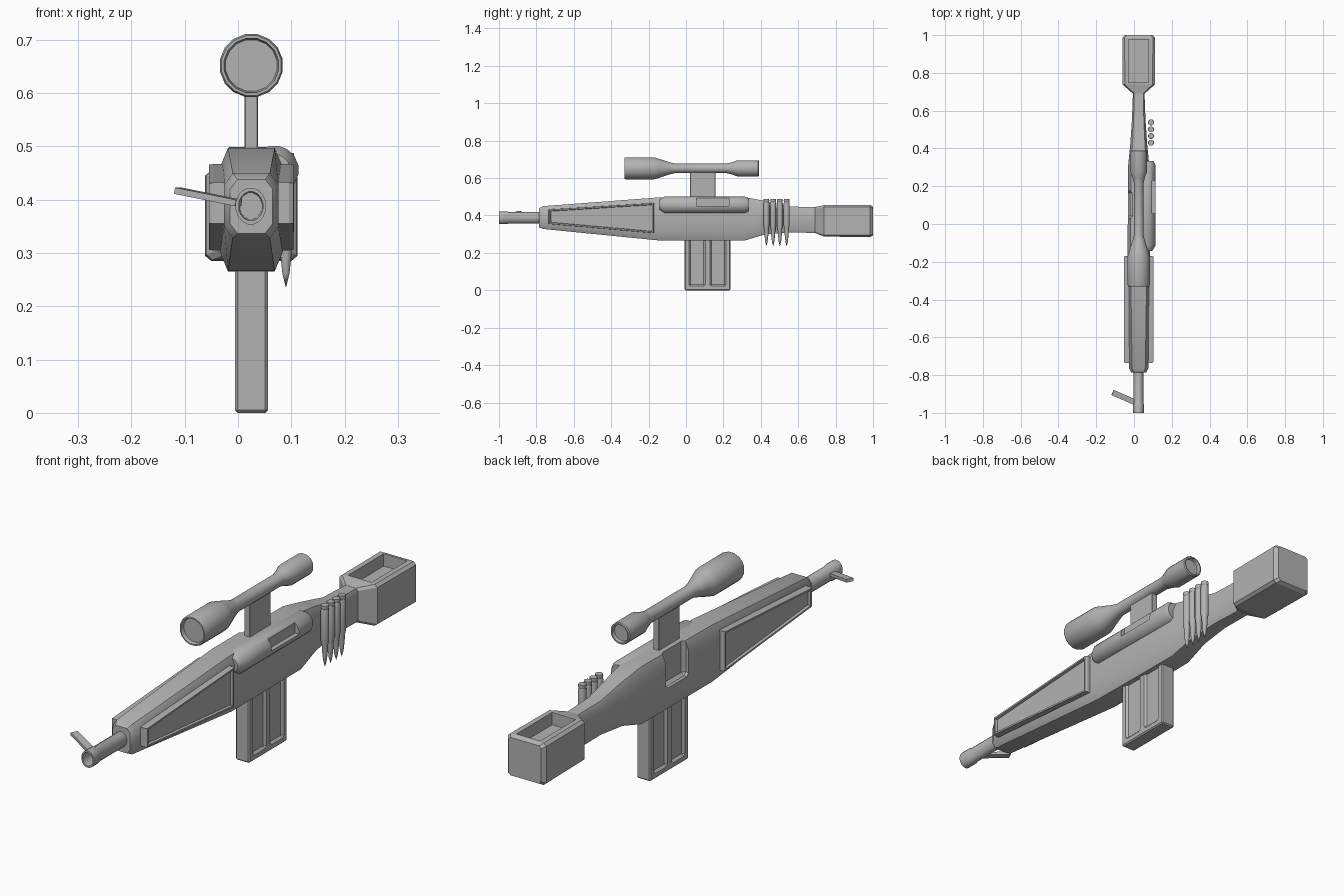
import bpy, bmesh, math
from mathutils import Vector

if "Cube" in bpy.data.objects:
    bpy.data.objects.remove(bpy.data.objects["Cube"])

CX = 0.025  # gun centre line
METAL = bpy.data.materials.new("dark_grey")
METAL.diffuse_color = (0.45, 0.45, 0.45, 1)
METAL.use_nodes = True
METAL.node_tree.nodes["Principled BSDF"].inputs["Base Color"].default_value = METAL.diffuse_color


def finish(name, bm, smooth=False):
    bmesh.ops.remove_doubles(bm, verts=bm.verts, dist=1e-5)
    bmesh.ops.recalc_face_normals(bm, faces=bm.faces)
    me = bpy.data.meshes.new(name)
    bm.to_mesh(me)
    bm.free()
    me.materials.append(METAL)
    ob = bpy.data.objects.new(name, me)
    bpy.context.collection.objects.link(ob)
    if smooth:
        bpy.ops.object.select_all(action='DESELECT')
        ob.select_set(True)
        bpy.context.view_layer.objects.active = ob
        bpy.ops.object.shade_smooth_by_angle(angle=math.radians(35))
    return ob


def skin(bm, rings, caps=True):
    n = len(rings[0])
    vs = [[bm.verts.new(p) for p in r] for r in rings]
    for a, b in zip(vs, vs[1:]):
        for i in range(n):
            j = (i + 1) % n
            bm.faces.new((a[i], a[j], b[j], b[i]))
    if caps:
        bm.faces.new(vs[0])
        bm.faces.new(vs[-1])


def loft(name, sections, smooth=False):
    """Octagonal sections: y, z low, z high, half width, chamfer x, chamfer z."""
    rings = []
    for y, lo, hi, w, cx, cz in sections:
        half = [(w - cx, lo), (w, lo + cz), (w, hi - cz), (w - cx, hi)]
        loop = half + [(-x, z) for x, z in reversed(half)]
        rings.append([(CX + x, y, z) for x, z in loop])
    bm = bmesh.new()
    skin(bm, rings)
    return finish(name, bm, smooth)


def lathe(name, prof, loc, axis='Y', sides=16, zscale=1.0):
    """Revolve (radius, position) pairs about the y or z axis."""
    rings = []
    for r, t in prof:
        ring = []
        for i in range(sides):
            a = 2 * math.pi * (i + 0.5) / sides
            u, v = r * math.cos(a), r * math.sin(a)
            p = Vector((u, t, v * zscale)) if axis == 'Y' else Vector((u, v, t))
            ring.append(p + Vector(loc))
        rings.append(ring)
    bm = bmesh.new()
    skin(bm, rings, caps=False)
    return finish(name, bm, True)


def box(name, lo, hi, bevel=0.0):
    bm = bmesh.new()
    bmesh.ops.create_cube(bm, size=1)
    for v in bm.verts:
        v.co = [(a + b) / 2 + c * (b - a) for a, b, c in zip(lo, hi, v.co)]
    if bevel:
        bmesh.ops.bevel(bm, geom=bm.edges[:], offset=bevel, segments=1, affect='EDGES')
    return finish(name, bm)


def cut(ob, lo, hi, bevel=0.0):
    cutter = box("cutter", lo, hi, bevel)
    cutter.hide_render = True
    m = ob.modifiers.new("cut", 'BOOLEAN')
    m.operation, m.solver, m.object = 'DIFFERENCE', 'EXACT', cutter
    bpy.context.view_layer.objects.active = ob
    bpy.ops.object.modifier_apply(modifier=m.name)
    bpy.data.objects.remove(cutter)


# Receiver, forestock and stock neck, with the port on the left
body = loft("body", [
    (-0.785, 0.337, 0.438, 0.040, 0.014, 0.018),
    (-0.765, 0.328, 0.450, 0.051, 0.016, 0.022),
    (-0.140, 0.266, 0.497, 0.059, 0.015, 0.036),
    (0.310, 0.265, 0.499, 0.056, 0.015, 0.036),
    (0.420, 0.298, 0.478, 0.045, 0.012, 0.025),
    (0.550, 0.310, 0.448, 0.036, 0.009, 0.018),
    (0.710, 0.306, 0.444, 0.030, 0.006, 0.012)], smooth=True)
cut(body, (-0.10, 0.03, 0.36), (-0.008, 0.175, 0.56), 0.012)

# Butt stock with open pocket on top
stock = loft("butt_stock", [
    (0.690, 0.306, 0.445, 0.031, 0.008, 0.010),
    (0.738, 0.287, 0.455, 0.085, 0.012, 0.010),
    (0.985, 0.285, 0.455, 0.087, 0.012, 0.010),
    (1.000, 0.293, 0.447, 0.074, 0.010, 0.010)])
cut(stock, (CX - 0.053, 0.748, 0.405), (CX + 0.053, 0.976, 0.50))

# Barrel with open muzzle
lathe("barrel", [(0, -0.90), (0.021, -0.90), (0.023, -1.0), (0.029, -1.0),
                 (0.029, -0.955), (0.026, -0.948), (0.026, -0.70), (0, -0.70)],
      (0.024, 0, 0.388), zscale=1.2)

# Slanted handle near the muzzle
p0, p1 = Vector((0.001, -0.942, 0.394)), Vector((-0.113, -0.892, 0.417))
d = (p1 - p0).normalized()
side = d.cross(Vector((0, 0, 1))).normalized() * 0.015
up = side.cross(d).normalized() * 0.006
bm = bmesh.new()
skin(bm, [[p + side + up, p - side + up, p - side - up, p + side - up] for p in (p0, p1)])
finish("muzzle_handle", bm)

# Raised side panels with recessed faces
for s, label in ((1, "right"), (-1, "left")):
    outline = [(-0.735, 0.355), (-0.735, 0.432), (-0.17, 0.467), (-0.17, 0.305)]
    bm = bmesh.new()
    mid = (-0.45, 0.39)
    rings = []
    for off, k in ((0.03, 1), (0.071, 1), (0.079, 0.985)):
        rings.append([(CX + s * off, mid[0] + (y - mid[0]) * k, mid[1] + (z - mid[1]) * k)
                      for y, z in outline])
    skin(bm, rings)
    bmesh.ops.recalc_face_normals(bm, faces=bm.faces)
    face = max(bm.faces, key=lambda f: s * f.calc_center_median().x)
    bmesh.ops.inset_region(bm, faces=[face], thickness=0.010)
    bmesh.ops.inset_region(bm, faces=[face], thickness=0.003, depth=-0.010)
    finish(label + "_side_panel", bm)

# Round bolt housing on the right with a window
housing = lathe("bolt_housing", [(0, -0.142), (0.030, -0.142), (0.046, -0.115), (0.046, 0.315),
                                 (0.036, 0.333), (0, 0.333)], (0.068, 0, 0.456))
cut(housing, (0.095, 0.055, 0.450), (0.15, 0.23, 0.56))

# Magazine with two recessed panels per side
mag = box("magazine", (-0.006, -0.008, 0), (0.056, 0.238, 0.32), 0.005)
for y0, y1 in ((0.015, 0.103), (0.127, 0.215)):
    cut(mag, (0.047, y0, 0.022), (0.10, y1, 0.28), 0.009)
    cut(mag, (-0.05, y0, 0.022), (0.003, y1, 0.28), 0.009)

# Spare cartridges, tip down
for i in range(4):
    lathe(f"cartridge_{i + 1}",
          [(0, 0.488), (0.015, 0.488), (0.016, 0.478), (0.014, 0.473), (0.016, 0.466),
           (0.016, 0.345), (0.012, 0.325), (0.011, 0.300), (0.007, 0.262), (0, 0.235)],
          (0.090, 0.430 + i * 0.036, 0), axis='Z', sides=12)

# Scope and its mount
box("scope_mount", (0.012, 0.022, 0.42), (0.038, 0.157, 0.645), 0.002)
lathe("scope", [(0, -0.315), (0.049, -0.315), (0.052, -0.330), (0.057, -0.330), (0.060, -0.322),
                (0.060, -0.170), (0.052, -0.145), (0.034, -0.090), (0.026, -0.060),
                (0.026, 0.215), (0.033, 0.245), (0.044, 0.275), (0.044, 0.386),
                (0.041, 0.390), (0.036, 0.390), (0.034, 0.375), (0, 0.375)],
      (CX, 0, 0.652))
